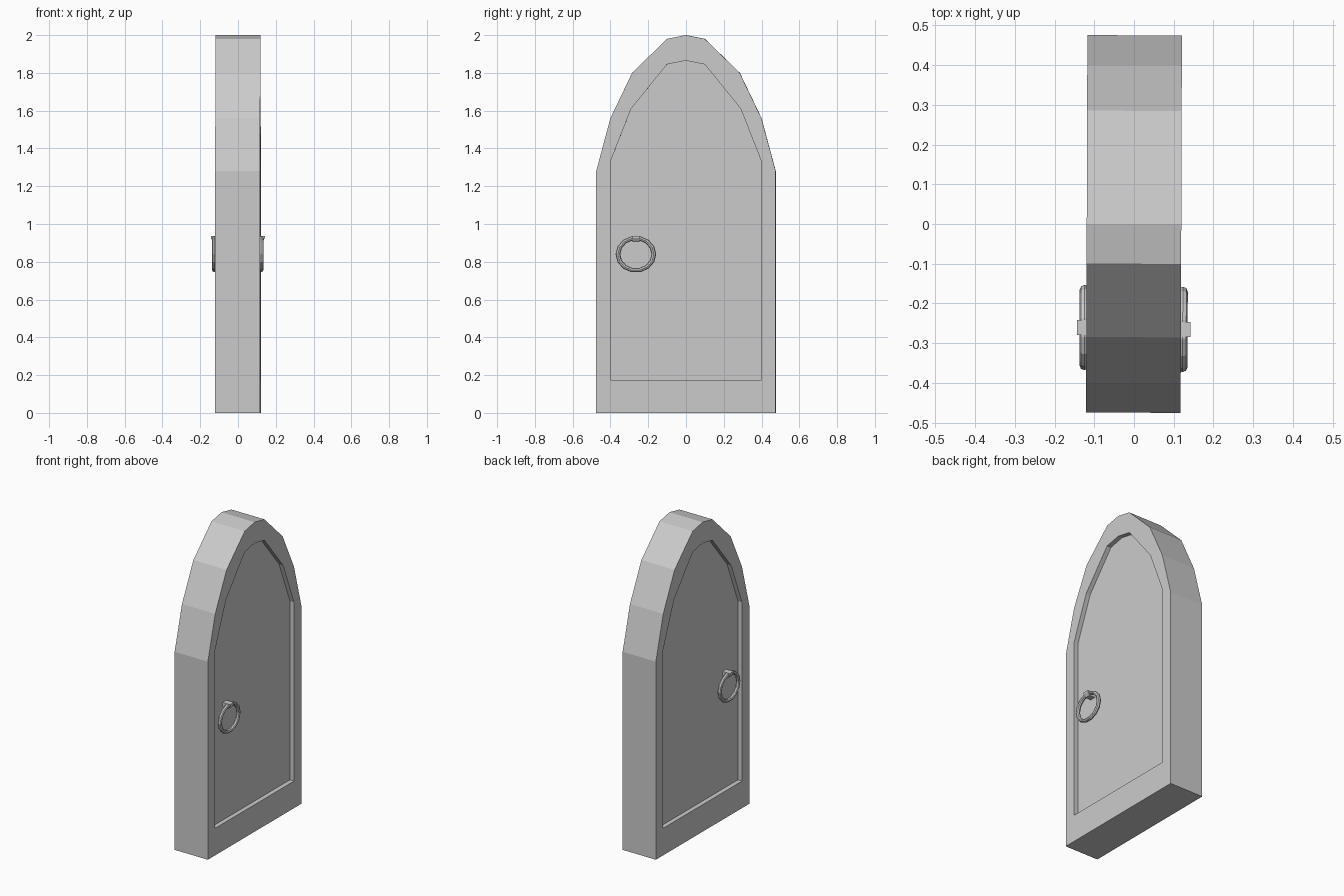
import bpy, bmesh

cube = bpy.data.objects.get("Cube")
if cube:
    bpy.data.objects.remove(cube, do_unlink=True)

HALF, RECESS, TURN = 0.119, 0.09, -0.0035

# The single colour
grey = bpy.data.materials.new("plain_grey")
grey.use_nodes = True
colour = (0.6, 0.6, 0.6, 1)
grey.diffuse_color = colour
grey.node_tree.nodes["Principled BSDF"].inputs["Base Color"].default_value = colour


def finish(name, bm):
    bmesh.ops.recalc_face_normals(bm, faces=bm.faces)
    mesh = bpy.data.meshes.new(name)
    bm.to_mesh(mesh)
    bm.free()
    mesh.materials.append(grey)
    obj = bpy.data.objects.new(name, mesh)
    bpy.context.collection.objects.link(obj)
    obj.rotation_euler.z = TURN


def arch(half_points):
    """Mirror a half outline (y, z), foot to apex, into a closed one."""
    return half_points + [(-y, z) for y, z in reversed(half_points[:-1])]


def loop(bm, outline, x):
    return [bm.verts.new((x, y, z)) for y, z in outline]


def bridge(bm, a, b):
    for i in range(len(a)):
        j = (i + 1) % len(a)
        bm.faces.new((a[i], a[j], b[j], b[i]))


outer = arch([(0.475, 0), (0.475, 1.28), (0.40, 1.56), (0.285, 1.80), (0.10, 1.98), (0, 2)])
inner = arch([(0.40, 0.175), (0.40, 1.33), (0.345, 1.47), (0.29, 1.61), (0.10, 1.845), (0, 1.865)])

# Frame, recess walls and door leaf on both faces, as one closed shell
bm = bmesh.new()
loops = [loop(bm, line, x) for line, x in
         ((inner, -RECESS), (inner, -HALF), (outer, -HALF),
          (outer, HALF), (inner, HALF), (inner, RECESS))]
for a, b in zip(loops, loops[1:]):
    bridge(bm, a, b)
bm.faces.new(loops[0])
bm.faces.new(loops[-1])
finish("door_and_frame", bm)

# Ring handle and its bracket on each face
for side, label, y in ((1, "left", -0.265), (-1, "right", -0.261)):
    bpy.ops.mesh.primitive_torus_add(major_segments=14, minor_segments=8,
                                     major_radius=0.095, minor_radius=0.0125)
    ring = bpy.context.object
    ring.name = label + "_ring_handle"
    ring.data.materials.append(grey)
    for v in ring.data.vertices:
        a, b, depth = v.co
        v.co = (side * (0.1235 + depth), y + a, 0.84 + b * 0.905)
    if side < 0:
        ring.data.flip_normals()
    ring.rotation_euler.z = TURN

    bm = bmesh.new()
    profile = [(0.085, 0.905), (0.13, 0.905), (0.143, 0.925), (0.143, 0.936), (0.085, 0.936)]
    ends = [[bm.verts.new((side * x, y + w, z)) for x, z in profile] for w in (-0.019, 0.019)]
    bridge(bm, *ends)
    for end in ends:
        bm.faces.new(end)
    finish(label + "_ring_bracket", bm)
